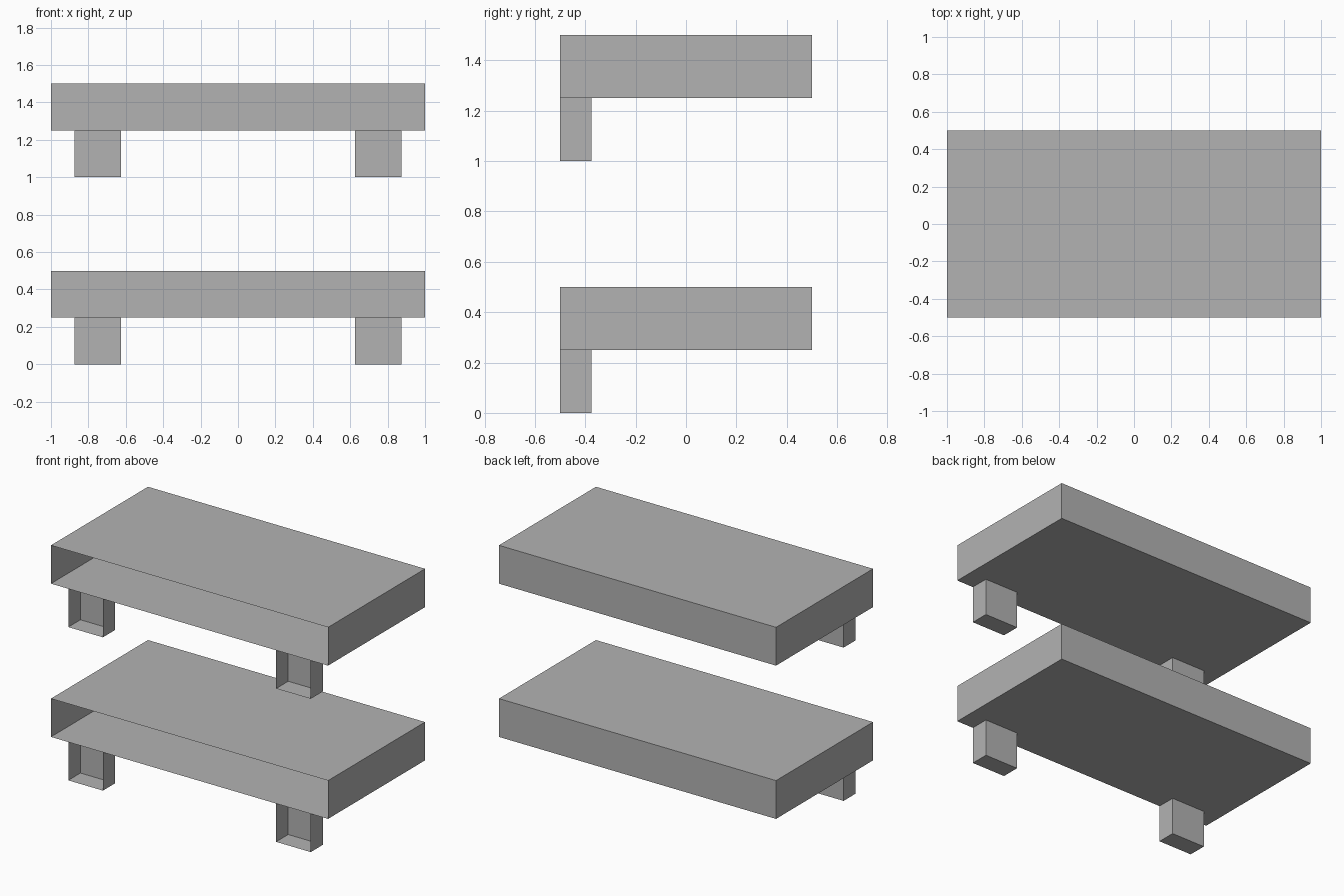
import bpy, bmesh

if "Cube" in bpy.data.objects:
    bpy.data.objects.remove(bpy.data.objects["Cube"])

grey = bpy.data.materials.new("plain grey")
grey.diffuse_color = (0.45, 0.45, 0.45, 1)
grey.use_nodes = True
grey.node_tree.nodes["Principled BSDF"].inputs["Base Color"].default_value = grey.diffuse_color


def open_box(name, lo, hi, open_top=False):
    """Thin-walled box with no front face, and optionally no top."""
    bm = bmesh.new()
    bmesh.ops.create_cube(bm, size=1)
    for v in bm.verts:
        v.co = [a + (c + 0.5) * (b - a) for a, b, c in zip(lo, hi, v.co)]
    bm.normal_update()
    gone = [f for f in bm.faces
            if f.normal.y < -0.5 or (open_top and f.normal.z > 0.5)]
    bmesh.ops.delete(bm, geom=gone, context='FACES')
    mesh = bpy.data.meshes.new(name)
    bm.to_mesh(mesh)
    bm.free()
    mesh.materials.append(grey)
    bpy.context.collection.objects.link(bpy.data.objects.new(name, mesh))


# Two identical tiers, one floating above the other
for tier, z in (("lower", 0.0), ("upper", 1.0)):
    # Wide shelf, open at the front
    open_box(tier + "_shelf", (-1, -0.5, z + 0.25), (1, 0.5, z + 0.5))
    # Short hollow legs under the front edge, closed above by the shelf
    for side, x in (("left", -0.75), ("right", 0.75)):
        open_box(f"{tier}_{side}_leg", (x - 0.125, -0.5, z),
                 (x + 0.125, -0.375, z + 0.25), open_top=True)
